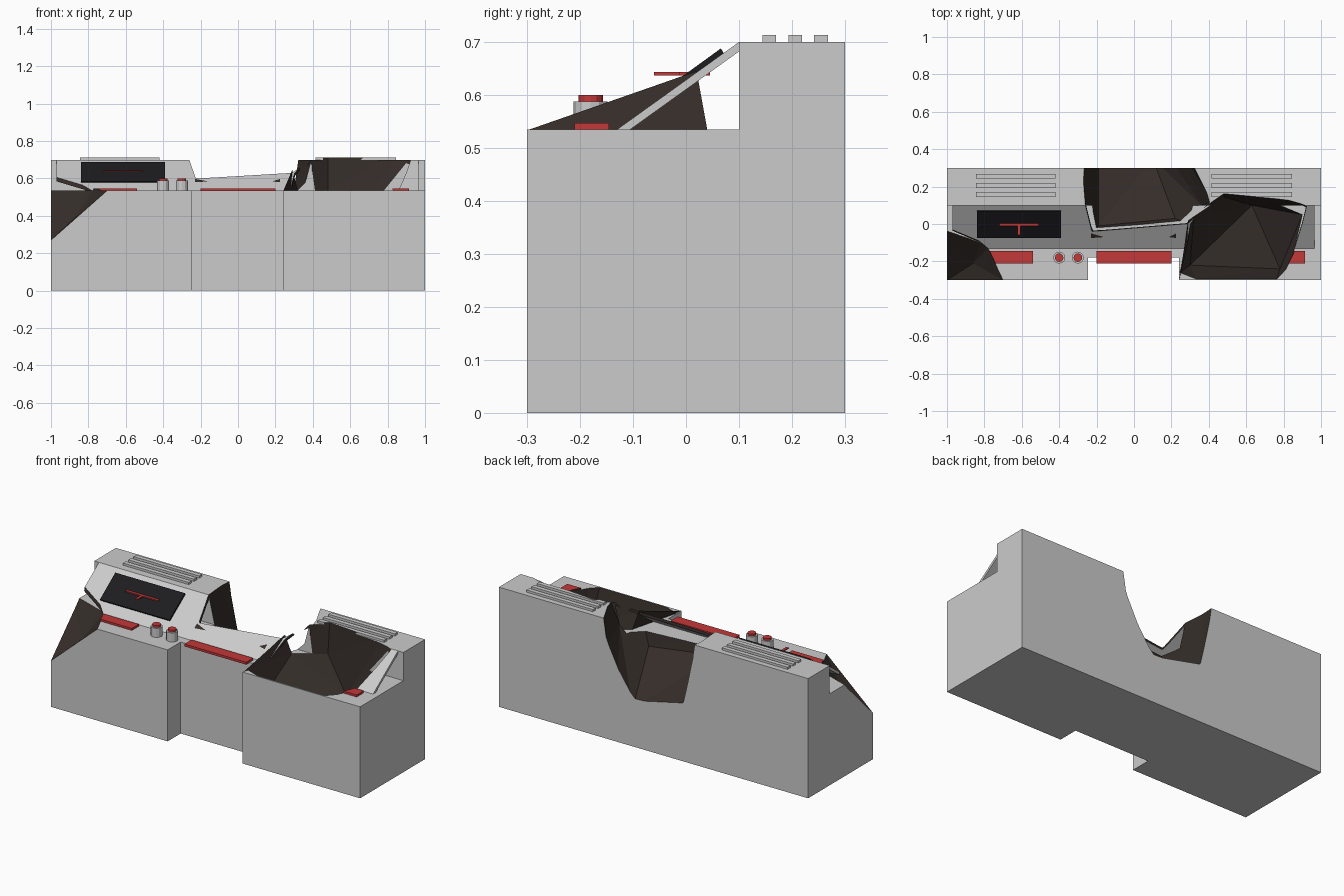
import bpy, bmesh, math
from mathutils import Matrix

if "Cube" in bpy.data.objects:
    bpy.data.objects.remove(bpy.data.objects["Cube"])


def material(name, rgb):
    m = bpy.data.materials.new(name)
    m.diffuse_color = (*rgb, 1)
    m.use_nodes = True
    m.node_tree.nodes["Principled BSDF"].inputs["Base Color"].default_value = m.diffuse_color
    return m


red = material("red", (0.55, 0.04, 0.04))
black = material("black", (0.012, 0.012, 0.014))
char = material("charred", (0.035, 0.026, 0.022))


def finish(name, bm, mat=None, index=0):
    bmesh.ops.recalc_face_normals(bm, faces=bm.faces)
    for f in bm.faces:
        f.material_index = index
    me = bpy.data.meshes.new(name)
    bm.to_mesh(me)
    bm.free()
    me.materials.append(mat)
    me.materials.append(char)
    ob = bpy.data.objects.new(name, me)
    bpy.context.collection.objects.link(ob)
    return ob


def box(name, x, y, z, mat=None):
    bm = bmesh.new()
    size = [b - a for a, b in (x, y, z)]
    mid = [(a + b) / 2 for a, b in (x, y, z)]
    bmesh.ops.create_cube(bm, size=1, matrix=Matrix.Translation(mid) @ Matrix.Diagonal((*size, 1)))
    return finish(name, bm, mat)


def extrude_x(name, profile, x0, x1, mat=None):
    """Side profile (y, z) swept along x."""
    bm = bmesh.new()
    face = bm.faces.new([bm.verts.new((x0, y, z)) for y, z in profile])
    new = bmesh.ops.extrude_face_region(bm, geom=[face])["geom"]
    bmesh.ops.translate(bm, vec=(x1 - x0, 0, 0), verts=[v for v in new if isinstance(v, bmesh.types.BMVert)])
    return finish(name, bm, mat)


def cylinder(name, x, y, r, z0, z1, mat=None, sides=12):
    bm = bmesh.new()
    bmesh.ops.create_cone(bm, cap_ends=True, segments=sides, radius1=r, radius2=r, depth=z1 - z0,
                          matrix=Matrix.Translation((x, y, (z0 + z1) / 2)))
    return finish(name, bm, mat)


def hull(name, pts):
    bm = bmesh.new()
    for p in pts:
        bm.verts.new(p)
    res = bmesh.ops.convex_hull(bm, input=bm.verts)
    junk = [v for v in bm.verts if not v.link_faces]
    bmesh.ops.delete(bm, geom=junk, context="VERTS")
    return finish(name, bm, None, 1)


def cut(ob, cutters):
    for c in cutters:
        m = ob.modifiers.new("cut", "BOOLEAN")
        m.operation, m.solver, m.object = "DIFFERENCE", "EXACT", c
    bpy.context.view_layer.objects.active = ob
    for m in list(ob.modifiers):
        bpy.ops.object.modifier_apply(modifier=m.name)


# Blast craters: faceted convex lumps
corner_crater = hull("corner_crater_cutter", [
    (-1.05, -.02, .535), (-.82, -.1, .535), (-.78, -.13, .535), (-.7, -.3, .535),
    (-1, -.3, .27), (-1.1, -.4, .18), (-.86, -.21, .40),
    (-1.1, .03, .75), (-.88, -.04, .7), (-.72, -.2, .75), (-.69, -.4, .75), (-1.1, -.4, .75)])
back_crater = hull("back_crater_cutter", [
    (.305, .35, .75), (.275, .35, .55), (.195, .35, .39), (.1, .35, .25),
    (-.19, .35, .315), (-.24, .35, .55), (-.27, .35, .75),
    (-.28, .2, .75), (-.26, .05, .75), (-.23, -.045, .62), (.29, 0, .64), (.42, .12, .74),
    (-.23, -.045, .75), (.29, 0, .75), (-.19, -.01, .5), (.22, .03, .46), (.36, .1, .58)])
front_crater = hull("front_crater_cutter", [
    (.28, -.05, .75), (.36, .08, .75), (.48, .165, .75), (.86, .13, .75), (.93, .11, .75),
    (.9, -.05, .75), (.76, -.29, .75), (.25, -.28, .75),
    (.245, -.26, .535), (.33, -.293, .535), (.765, -.293, .535), (.81, -.245, .535),
    (.85, -.165, .535), (.9, .05, .535), (.32, .04, .535), (.48, .145, .535),
    (.3, -.22, .35), (.78, -.24, .35), (.63, .1, .35)])
craters = [corner_crater, back_crater, front_crater]
knee_notch = box("knee_notch_cutter", (-.245, .24), (-.5, -.18), (-.1, .9))

# Desk body with raised back ledge
body = extrude_x("desk_body", [(-.3, 0), (.3, 0), (.3, .7), (.1, .7), (.1, .535), (-.3, .535)], -1, 1)
cut(body, [knee_notch] + craters)

# Sloping control panel, hollow underneath
panel = extrude_x("sloped_panel", [(-.13, .535), (-.105, .535), (.1, .682), (.1, .7)], -.97, .965)
cut(panel, craters)

# Screen lying on the slope with a flat marker through it
extrude_x("screen", [(-.07, .575), (.072, .677), (.066, .688), (-.076, .585)], -.84, -.39, black)
box("marker_bar", (-.72, -.51), (-.012, .006), (.637, .643), red)
box("marker_stem", (-.623, -.607), (-.06, .045), (.637, .643), red)

# Red strips on the front shelf
for name, x0, x1 in (("left", -.915, -.54), ("middle", -.2, .2), ("right", .54, .915)):
    strip = box(name + "_red_strip", (x0, x1), (-.21, -.145), (.533, .547), red)
    if name != "middle":
        cut(strip, [corner_crater if name == "left" else front_crater])

# Push buttons
for i, x in enumerate((-.4, -.3)):
    cylinder(f"button_base_{i}", x, -.18, .032, .534, .588)
    cylinder(f"button_cap_{i}", x, -.18, .023, .58, .6, red)

# Vent ribs on the back ledge
for side, x0, x1 in (("left", -.845, -.42), ("right", .415, .845)):
    for i, y in enumerate((.157, .206, .255)):
        rib = box(f"{side}_vent_rib_{i}", (x0, x1), (y - .013, y + .013), (.699, .713))
        if side == "right" and i == 0:
            cut(rib, [front_crater])

# Loose charred shards: crater fin and two chips on the slope
shards = {"crater_fin": [(.243, -.295, .535), (.29, .02, .645), (.32, .04, .535)],
          "left_chip": [(-.23, -.05, .598), (-.16, -.07, .584), (-.23, -.075, .58)],
          "right_chip": [(.225, -.05, .598), (.185, -.07, .584), (.225, -.075, .58)]}
for name, pts in shards.items():
    bm = bmesh.new()
    bm.faces.new([bm.verts.new(p) for p in pts])
    finish(name, bm, char)

# Remove the cutters
for c in craters + [knee_notch]:
    bpy.data.objects.remove(c)
